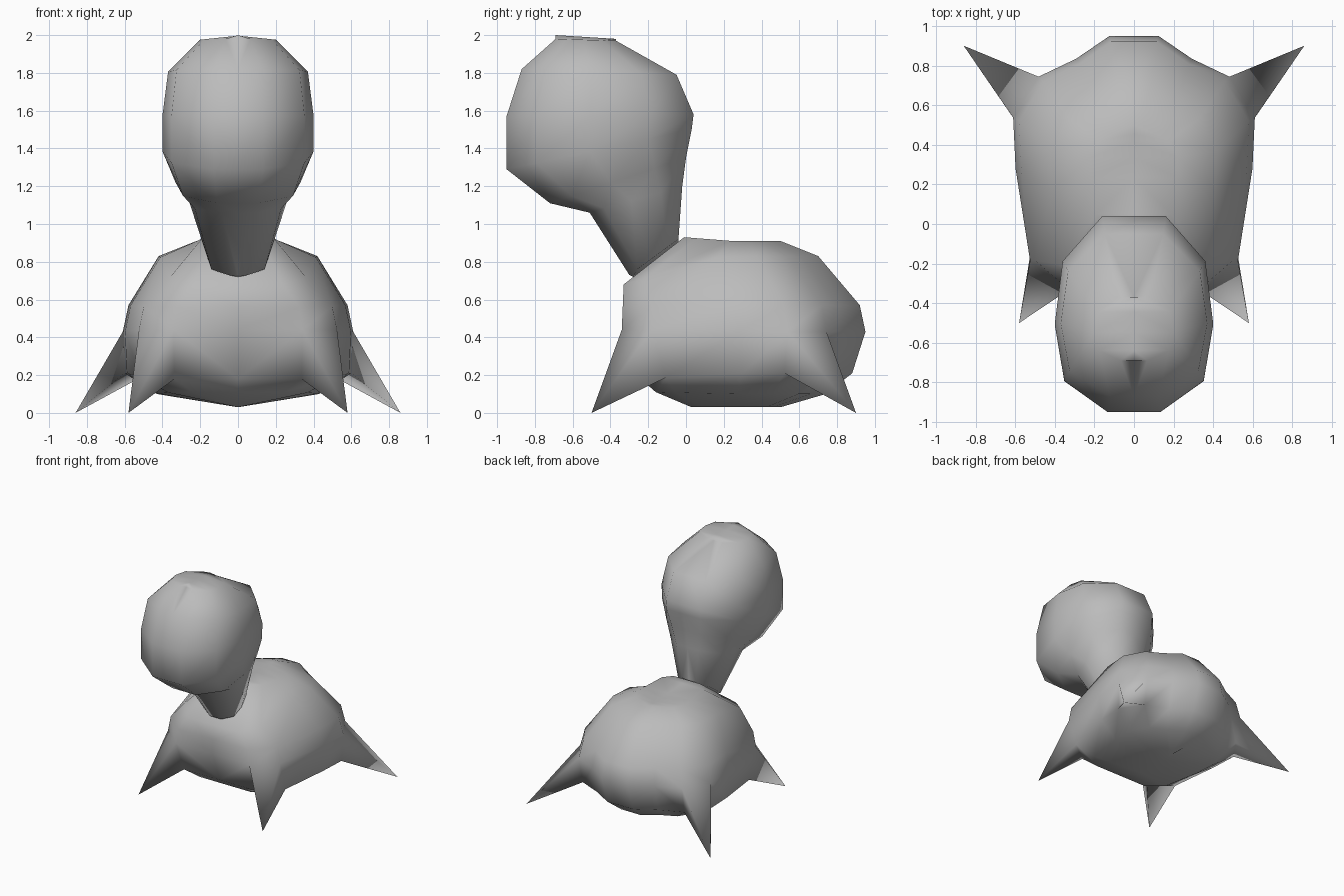
import bpy
import bmesh

default_cube = bpy.data.objects.get("Cube")
if default_cube:
    bpy.data.objects.remove(default_cube, do_unlink=True)

# One plain grey for the whole model
grey = bpy.data.materials.new("plain grey")
grey.use_nodes = True
colour = (0.5, 0.5, 0.5, 1)
grey.diffuse_color = colour
shader = next(n for n in grey.node_tree.nodes if n.type == 'BSDF_PRINCIPLED')
shader.inputs["Base Color"].default_value = colour


# Loft half a closed form through scaled outlines, then mirror it.
# Each row is: half width, front y, back y, front z, back z.
def loft_mirrored(name, outline, rows, rise, spikes):
    bm = bmesh.new()
    grid = []
    for width, front, back, low, high in rows:
        grid.append([bm.verts.new((width * u,
                                   front + (back - front) * v,
                                   low + (high - low) * min(1, rise * v)))
                     for u, v in outline])

    # Skin the rows, pulling the chosen faces out into pointed legs
    for row in range(len(rows) - 1):
        for col in range(len(outline) - 1):
            corners = [grid[row][col], grid[row][col + 1],
                       grid[row + 1][col + 1], grid[row + 1][col]]
            if (row, col) in spikes:
                tip = bm.verts.new(spikes[row, col])
                for a, b in zip(corners, corners[1:] + corners[:1]):
                    bm.faces.new((a, b, tip))
            else:
                bm.faces.new(corners)

    # Mirror to the other side and weld the centre line and end ridges
    bmesh.ops.mirror(bm, geom=bm.verts[:] + bm.edges[:] + bm.faces[:],
                     axis='X', merge_dist=0.0005)
    bmesh.ops.remove_doubles(bm, verts=bm.verts[:], dist=0.0005)
    bmesh.ops.recalc_face_normals(bm, faces=bm.faces[:])
    for face in bm.faces:
        face.smooth = True

    mesh = bpy.data.meshes.new(name)
    bm.to_mesh(mesh)
    bm.free()
    mesh.materials.append(grey)
    obj = bpy.data.objects.new(name, mesh)
    bpy.context.collection.objects.link(obj)


# Rounded body with a shallow keel and four pointed legs
body_outline = [(0, 0), (.56, 0), (.86, .12), (.98, .48), (1, .68),
                (.79, .84), (.48, .91), (.2, 1), (0, 1)]
keel = (0, .03, .5, .03, .03)
underside = (.43, -.16, .74, .11, .1)
lower_edge = (.6, -.24, .88, .18, .21)
middle = (.61, -.34, .95, .44, .43)
waist = (.58, -.335, .92, .56, .57)
shoulder = (.42, -.33, .7, .68, .83)
back_edge = (.22, -.01, .5, .93, .91)
spine = (0, -.01, .5, .93, .91)
front_leg_tip = (.58, -.5, 0)
rear_leg_tip = (.86, .9, 0)
loft_mirrored("body_with_legs", body_outline,
              [keel, underside, lower_edge, middle, waist, shoulder,
               back_edge, spine],
              rise=2, spikes={(2, 1): front_leg_tip, (2, 4): rear_leg_tip})

# Egg-shaped head leaning forward over a tapering neck
head_outline = [(0, 0), (.33, 0), (.88, .16), (1, .45), (.9, .77),
                (.4, 1), (0, 1)]
neck_base = (0, -.28, -.04, .72, .9)
neck_foot = (.16, -.3, -.04, .73, .92)
throat = (.26, -.51, -.02, 1.06, 1.2)
jaw = (.33, -.72, 0, 1.11, 1.35)
cheek = (.4, -.95, .03, 1.29, 1.5)
brow = (.4, -.95, .04, 1.57, 1.58)
temple = (.37, -.87, -.05, 1.82, 1.79)
crown = (.2, -.69, -.37, 1.98, 1.97)
crown_ridge = (0, -.69, -.37, 2, 1.98)
loft_mirrored("head_and_neck", head_outline,
              [neck_base, neck_foot, throat, jaw, cheek, brow, temple,
               crown, crown_ridge],
              rise=1, spikes={})
